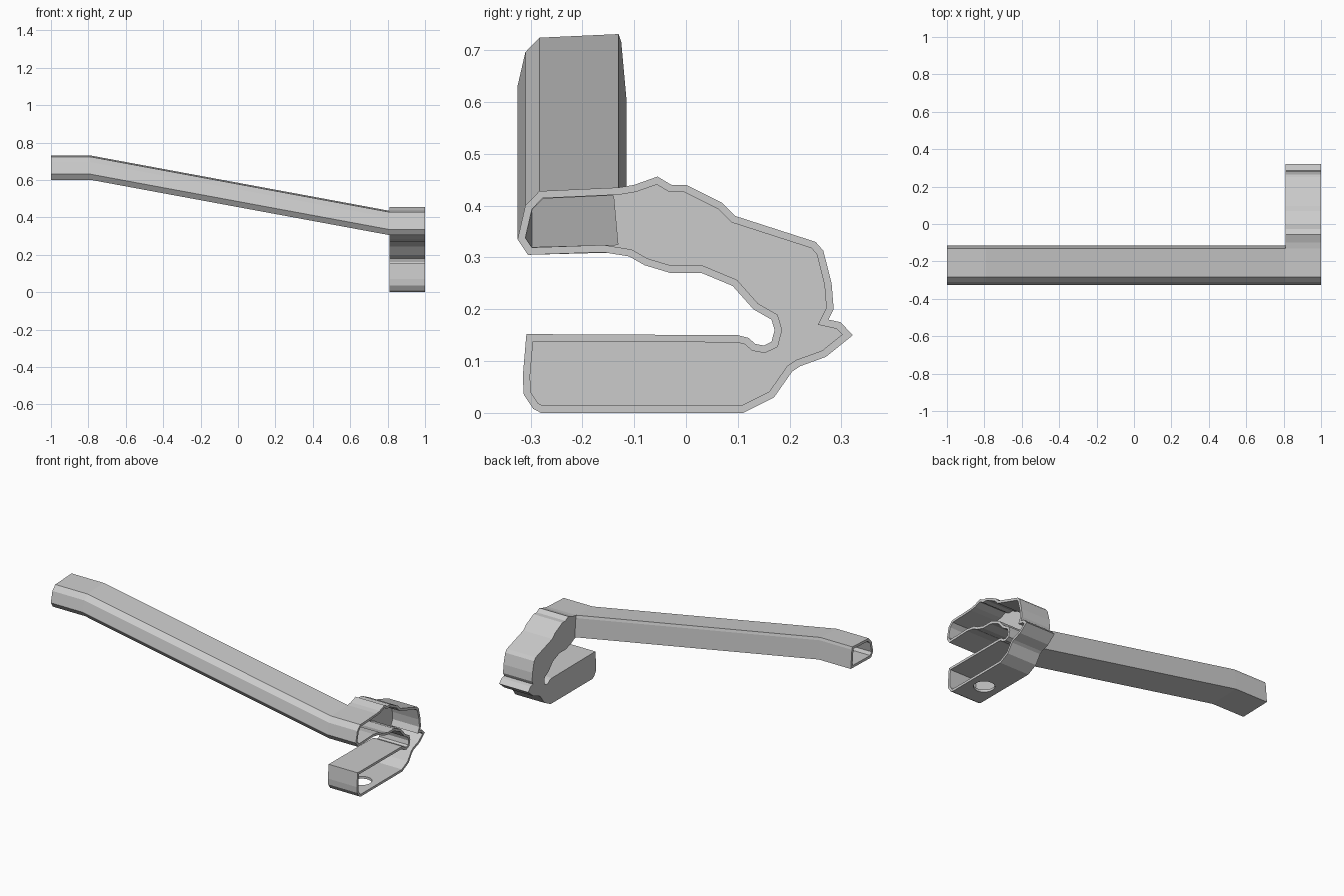
import bpy, bmesh
from mathutils import Vector

if "Cube" in bpy.data.objects:
    bpy.data.objects.remove(bpy.data.objects["Cube"])

WALL = 0.014

# Clip outline and tube cross-section, as (y, z), clockwise seen from +x
CLIP = [(-.325, .335), (-.31, .40), (-.283, .428), (-.13, .435), (-.10, .44),
        (-.055, .456), (-.028, .44), (0, .44), (.07, .405), (.095, .38),
        (.25, .33), (.265, .313), (.281, .25), (.285, .2), (.275, .18),
        (.298, .175), (.322, .15), (.27, .108), (.22, .09), (.205, .08),
        (.17, .03), (.11, 0), (-.28, 0), (-.295, .008), (-.313, .035),
        (-.315, .07), (-.308, .152), (.10, .15), (.12, .145), (.134, .133),
        (.15, .13), (.165, .137), (.171, .16), (.165, .18), (.13, .2),
        (.09, .245), (.03, .27), (-.03, .27), (-.08, .285), (-.11, .302),
        (-.16, .31), (-.305, .305)]
TUBE = [(-.325, .335), (-.31, .40), (-.283, .428), (-.13, .435),
        (-.125, .42), (-.115, .31), (-.305, .305)]


def inset(pts, d):
    """Mitred inward offset of a clockwise outline."""
    out, n = [], len(pts)
    for i in range(n):
        a, b, c = (Vector(pts[(i + k) % n]) for k in (-1, 0, 1))
        e1, e2 = (b - a).normalized(), (c - b).normalized()
        n1, n2 = Vector((e1.y, -e1.x)), Vector((e2.y, -e2.x))
        out.append(tuple(b + (n1 + n2) * d / (1 + n1.dot(n2))))
    return out


def ring(bm, pts, x, dz=0):
    return [bm.verts.new((x, y, z + dz)) for y, z in pts]


def bridge(bm, a, b):
    n = len(a)
    for i in range(n):
        j = (i + 1) % n
        bm.faces.new((a[i], a[j], b[j], b[i]))


def finish(bm, name):
    bmesh.ops.recalc_face_normals(bm, faces=bm.faces)
    me = bpy.data.meshes.new(name)
    bm.to_mesh(me)
    bm.free()
    ob = bpy.data.objects.new(name, me)
    bpy.context.collection.objects.link(ob)
    return ob


def prism(name, pts, x0, x1):
    bm = bmesh.new()
    a, b = ring(bm, pts, x0), ring(bm, pts, x1)
    bridge(bm, a, b)
    bm.faces.new(a)
    bm.faces.new(b)
    return finish(bm, name)


def cut(ob, cutter):
    cutter.hide_render = True
    m = ob.modifiers.new("cut", 'BOOLEAN')
    m.operation, m.solver, m.object = 'DIFFERENCE', 'EXACT', cutter
    bpy.context.view_layer.objects.active = ob
    bpy.ops.object.modifier_apply(modifier=m.name)
    bpy.data.objects.remove(cutter)


# Hollow clip, open on the +x side
clip = prism("clip_shell", CLIP, .81, 1)
cut(clip, prism("cavity_cutter", inset(CLIP, WALL), .825, 1.1))
# Opening from the clip into the tube
cut(clip, prism("opening_cutter", inset(TUBE, WALL + .001), .75, .9))
# Round hole in the lower jaw's floor
bpy.ops.mesh.primitive_cylinder_add(vertices=32, radius=.056, depth=.12,
                                    location=(.905, -.135, 0))
cut(clip, bpy.context.object)

# Cranked hollow handle tube, open at both ends
bm = bmesh.new()
path = [(-1, .296), (-.79, .296), (.81, 0)]
outer = [ring(bm, TUBE, x, dz) for x, dz in path]
inner = [ring(bm, inset(TUBE, WALL + .001), x, dz) for x, dz in path]
for rings in (outer, inner):
    bridge(bm, rings[0], rings[1])
    bridge(bm, rings[1], rings[2])
bridge(bm, outer[0], inner[0])
bridge(bm, outer[2], inner[2])
finish(bm, "handle_tube")
